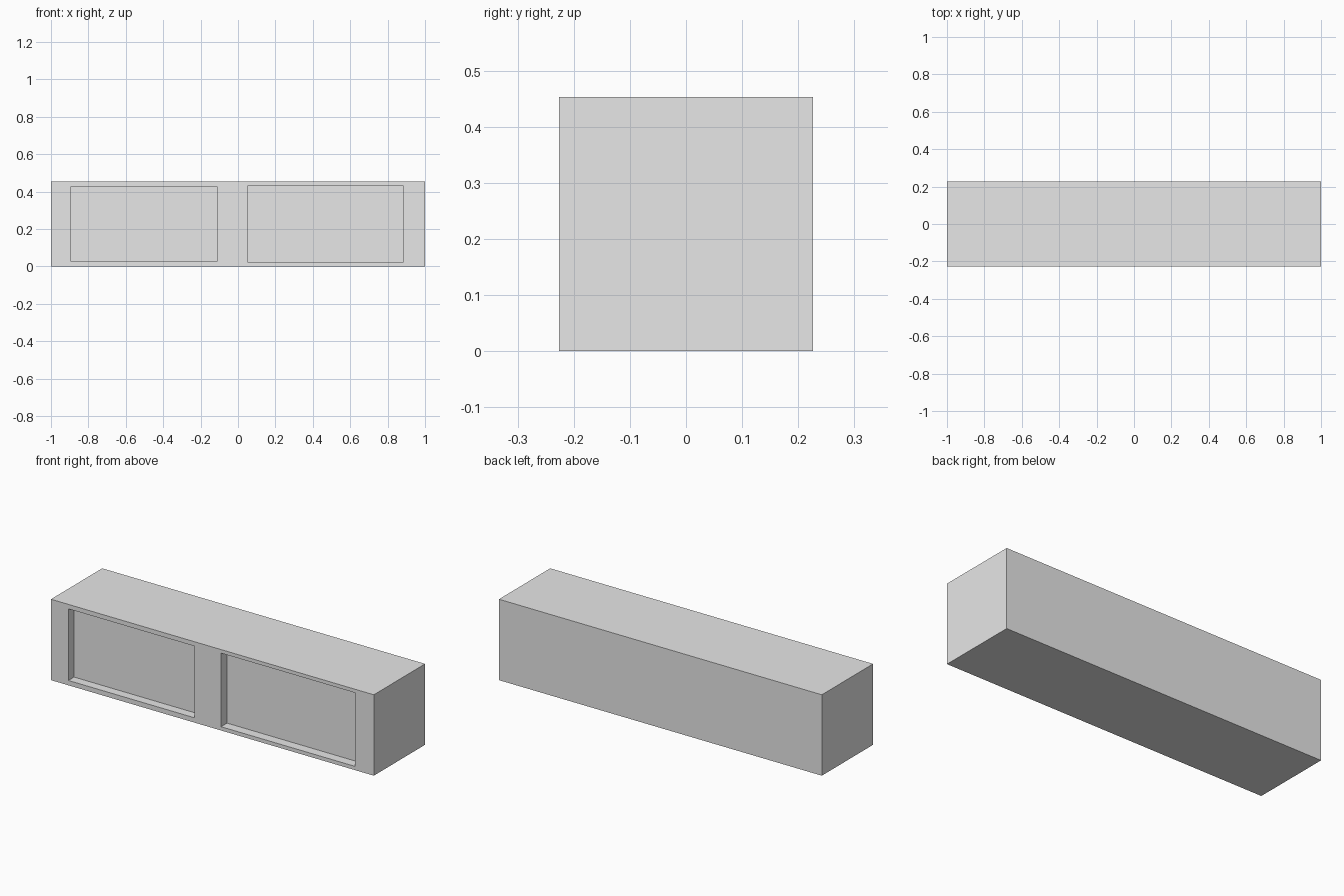
import bpy
import bmesh

cube = bpy.data.objects.get("Cube")
if cube:
    bpy.data.objects.remove(cube, do_unlink=True)

WIDTH, DEPTH, HEIGHT = 2.0, 0.453, 0.453
FRONT = -DEPTH / 2

grey = bpy.data.materials.new("light_grey")
grey.use_nodes = True
grey.diffuse_color = (0.8, 0.8, 0.8, 1)
grey.node_tree.nodes["Principled BSDF"].inputs["Base Color"].default_value = (0.8, 0.8, 0.8, 1)


def box(name, low, high):
    """Axis-aligned box between two corners."""
    bm = bmesh.new()
    bmesh.ops.create_cube(bm, size=1)
    for v in bm.verts:
        v.co = [high[i] if v.co[i] > 0 else low[i] for i in range(3)]
    mesh = bpy.data.meshes.new(name)
    bm.to_mesh(mesh)
    bm.free()
    mesh.materials.append(grey)
    obj = bpy.data.objects.new(name, mesh)
    bpy.context.collection.objects.link(obj)
    return obj


# Long solid body
body = box("body", (-WIDTH / 2, FRONT, 0), (WIDTH / 2, -FRONT, HEIGHT))

# Two shallow recesses in the front: x range, z range, depth
recesses = {
    "right_recess_cutter": (-0.892, -0.111, 0.027, 0.428, 0.05),
    "left_recess_cutter": (0.054, 0.883, 0.021, 0.433, 0.053),
}
for name, (x0, x1, z0, z1, depth) in recesses.items():
    cutter = box(name, (x0, FRONT - 0.1, z0), (x1, FRONT + depth, z1))
    cut = body.modifiers.new(name, 'BOOLEAN')
    cut.operation = 'DIFFERENCE'
    cut.solver = 'EXACT'
    cut.object = cutter
    cutter.hide_render = True
    cutter.hide_set(True)
